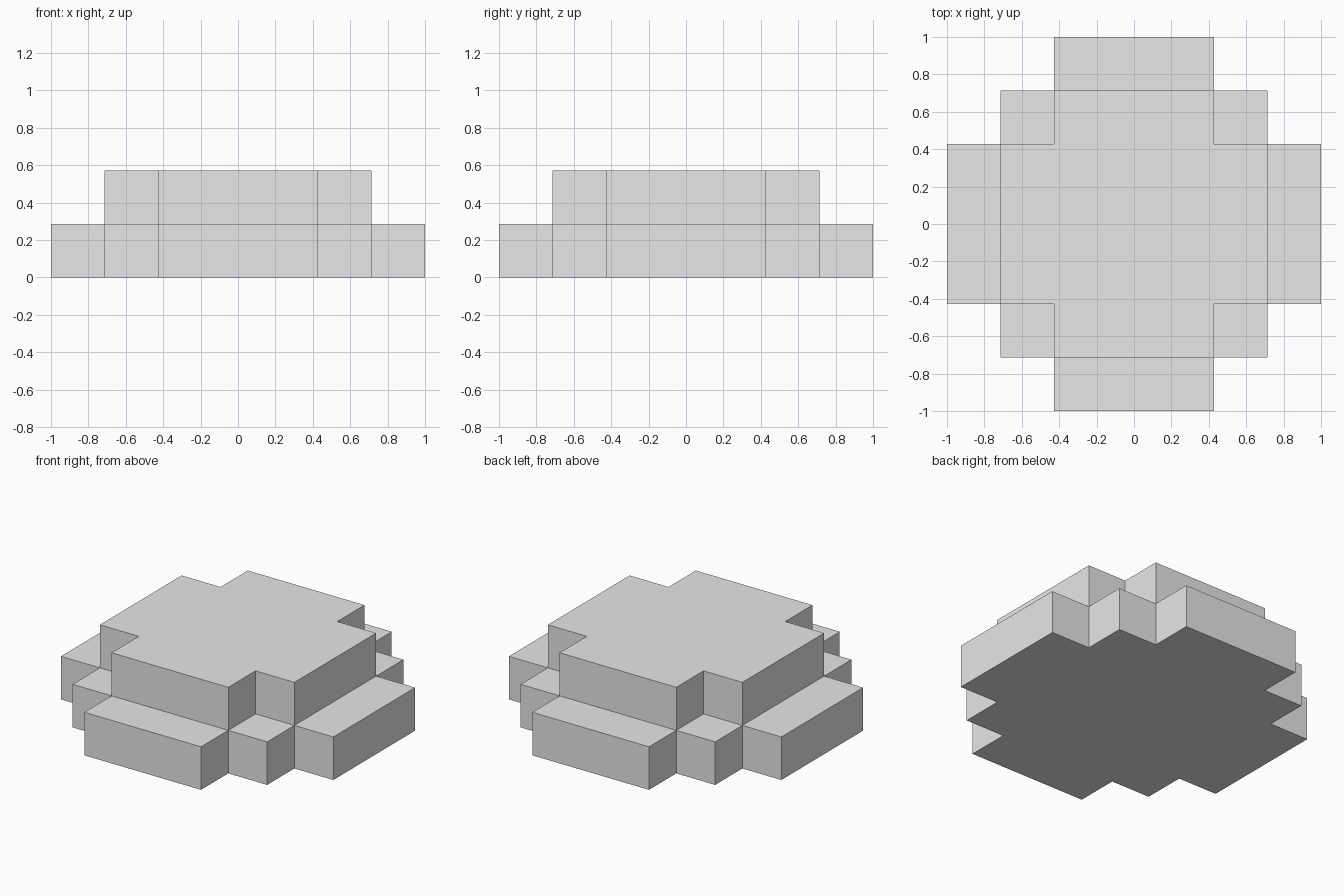
import bpy
import bmesh

if "Cube" in bpy.data.objects:
    bpy.data.objects.remove(bpy.data.objects["Cube"], do_unlink=True)

# Proportions: everything sits on a grid of sevenths
U = 1 / 7
INNER, MIDDLE, OUTER = 3 * U, 5 * U, 7 * U
STEP = 2 * U

grey = bpy.data.materials.new("plain_grey")
grey.use_nodes = True
grey.diffuse_color = (0.8, 0.8, 0.8, 1)
grey.node_tree.nodes["Principled BSDF"].inputs["Base Color"].default_value = (0.8, 0.8, 0.8, 1)


def four_turns(points):
    """Repeat a list of points at each quarter turn about z."""
    turns = []
    for _ in range(4):
        turns.append(points)
        points = [(-y, x) for x, y in points]
    return turns


def add_face(bm, points):
    bm.faces.new([bm.verts.new(p) for p in points])


def add_walls(bm, outline, low, high):
    for (ax, ay), (bx, by) in zip(outline, outline[1:] + outline[:1]):
        add_face(bm, [(ax, ay, low), (bx, by, low), (bx, by, high), (ax, ay, high)])


# Stepped outlines of the two tiers, from one corner each
lower_corner = [(OUTER, INNER), (MIDDLE, INNER), (MIDDLE, MIDDLE),
                (INNER, MIDDLE), (INNER, OUTER)]
upper_corner = [(MIDDLE, INNER), (INNER, INNER), (INNER, MIDDLE)]
lower = sum(four_turns(lower_corner), [])
upper = sum(four_turns(upper_corner), [])

bm = bmesh.new()

# Underside, walls of both tiers, and the top
add_face(bm, [(x, y, 0) for x, y in reversed(lower)])
add_walls(bm, lower, 0, STEP)
add_walls(bm, upper, STEP, 2 * STEP)
add_face(bm, [(x, y, 2 * STEP) for x, y in upper])

# Ledges: one along each arm and one at each corner
arm_ledge = [(MIDDLE, -INNER), (OUTER, -INNER), (OUTER, INNER), (MIDDLE, INNER)]
corner_ledge = [(INNER, INNER), (MIDDLE, INNER), (MIDDLE, MIDDLE), (INNER, MIDDLE)]
for ledge in four_turns(arm_ledge) + four_turns(corner_ledge):
    add_face(bm, [(x, y, STEP) for x, y in ledge])

bmesh.ops.remove_doubles(bm, verts=bm.verts[:], dist=0.001)

mesh = bpy.data.meshes.new("stepped_block")
bm.to_mesh(mesh)
bm.free()
mesh.materials.append(grey)
bpy.context.collection.objects.link(bpy.data.objects.new("stepped_block", mesh))
